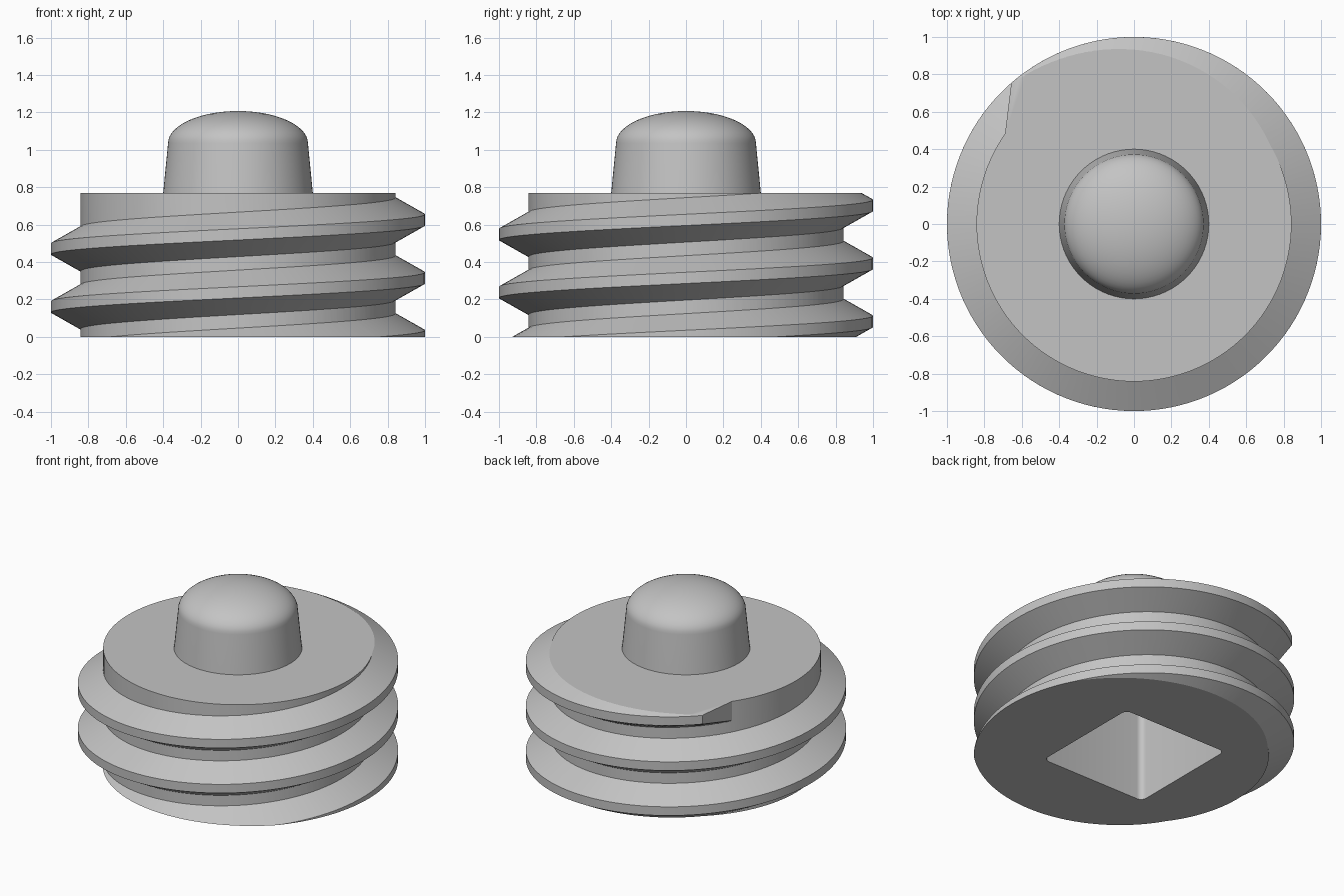
import bpy, bmesh
from math import sin, cos, pi, radians

if "Cube" in bpy.data.objects:
    bpy.data.objects.remove(bpy.data.objects["Cube"], do_unlink=True)

BODY_TOP = 0.77
CORE_R, CREST_R = 0.842, 1.0
PITCH = 0.31

grey = bpy.data.materials.new("plain_grey")
grey.use_nodes = True
grey.diffuse_color = (0.55, 0.55, 0.55, 1)
grey.node_tree.nodes["Principled BSDF"].inputs["Base Color"].default_value = grey.diffuse_color


def to_object(name, bm):
    bmesh.ops.recalc_face_normals(bm, faces=bm.faces)
    mesh = bpy.data.meshes.new(name)
    bm.to_mesh(mesh)
    bm.free()
    obj = bpy.data.objects.new(name, mesh)
    bpy.context.collection.objects.link(obj)
    mesh.materials.append(grey)
    return obj


def loft(name, loops):
    """Closed solid through matching loops of points, capped at both ends."""
    bm = bmesh.new()
    rings = [[bm.verts.new(p) for p in loop] for loop in loops]
    for a, b in zip(rings, rings[1:]):
        for k in range(len(a)):
            n = (k + 1) % len(a)
            bm.faces.new((a[k], a[n], b[n], b[k]))
    bm.faces.new(rings[0])
    bm.faces.new(rings[-1])
    return to_object(name, bm)


def prism(name, outline, z0, z1):
    return loft(name, [[(x, y, z) for x, y in outline] for z in (z0, z1)])


def select_only(obj):
    bpy.ops.object.select_all(action='DESELECT')
    obj.select_set(True)
    bpy.context.view_layer.objects.active = obj


def combine(obj, other, operation):
    select_only(obj)
    mod = obj.modifiers.new(operation.lower(), 'BOOLEAN')
    mod.object, mod.operation, mod.solver = other, operation, 'EXACT'
    bpy.ops.object.modifier_apply(modifier=mod.name)
    bpy.data.objects.remove(other, do_unlink=True)


def circle(radius, count=120):
    return [(radius * cos(2 * pi * i / count), radius * sin(2 * pi * i / count))
            for i in range(count)]


def rounded_square(half, radius, steps=6):
    points = []
    for quarter in range(4):
        mid = pi / 4 + quarter * pi / 2
        cx = (half - radius) * (1 if cos(mid) > 0 else -1)
        cy = (half - radius) * (1 if sin(mid) > 0 else -1)
        for i in range(steps + 1):
            a = quarter * pi / 2 + i / steps * pi / 2
            points.append((cx + radius * cos(a), cy + radius * sin(a)))
    return points


def make_thread():
    """Right-handed thread, its upper end cut on a slant across the ridge."""
    section = [(0.80, -0.1425), (CREST_R, -0.03), (CREST_R, 0.03), (0.80, 0.1425)]
    start, end, steps = -900, 131, 344
    loops = []
    for i in range(steps + 1):
        loop = []
        for r, dz in section:
            # only the last stretch leans over to the slanted cut
            lean = 16 * (CREST_R - r) / (CREST_R - CORE_R)
            deg = start + (end - start) * i / steps
            deg += lean * max(0, (i - steps + 20) / 20)
            a = radians(deg)
            loop.append((r * cos(a), r * sin(a), 0.625 + PITCH * deg / 360 + dz))
        loops.append(loop)
    return loft("thread", loops)


# Threaded body: core plus ridge, trimmed flat at top and bottom
body = prism("threaded_body", circle(CORE_R), -0.5, 1.1)
combine(body, make_thread(), 'UNION')
combine(body, prism("trim", rounded_square(1.3, 0.1), 0, BODY_TOP), 'INTERSECT')

# Square drive socket in the underside
combine(body, prism("socket_cutter", rounded_square(0.4, 0.04), -0.2, 0.67), 'DIFFERENCE')

# Tapered pin with a domed top
bm = bmesh.new()
profile = [(0, 0.72), (0.405, 0.72), (0.374, 1.035)]
for i in range(1, 15):
    a = i / 14 * pi / 2
    profile.append((0.374 * cos(a) if i < 14 else 0, 1.035 + 0.172 * sin(a)))
verts = [bm.verts.new((x, 0, z)) for x, z in profile]
edges = [bm.edges.new(pair) for pair in zip(verts, verts[1:])]
bmesh.ops.spin(bm, geom=verts + edges, cent=(0, 0, 0), axis=(0, 0, 1),
               angle=2 * pi, steps=72)
bmesh.ops.remove_doubles(bm, verts=bm.verts, dist=0.0005)
pin = to_object("domed_pin", bm)

for obj in (body, pin):
    select_only(obj)
    bpy.ops.object.shade_smooth_by_angle(angle=radians(25))
